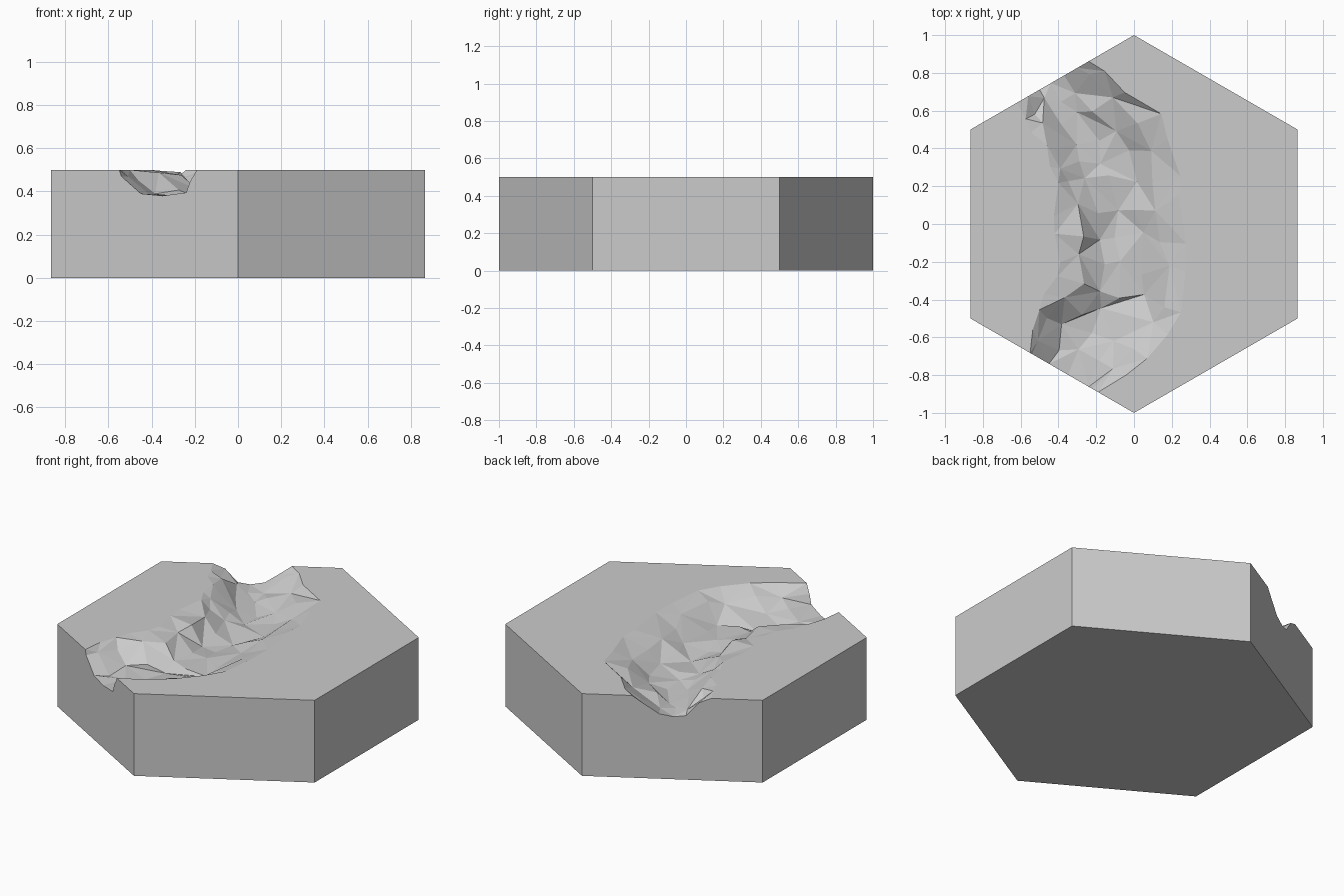
import bpy, bmesh, math, random

if "Cube" in bpy.data.objects:
    bpy.data.objects.remove(bpy.data.objects["Cube"])
random.seed(4)
HEIGHT = 0.5
SLOPE = 1 / math.sqrt(3)

stone = bpy.data.materials.new("light_grey_stone")
stone.use_nodes = True
grey = (0.6, 0.6, 0.6, 1)
stone.diffuse_color = grey
stone.node_tree.nodes["Principled BSDF"].inputs["Base Color"].default_value = grey

# Riverbed rows from back to front: position along the tile, then x from left
# bank top, shelf, bed, middle, bed edge, right slope and right bank top
rows = [
    (1, -.62, -.56, -.5, -.44, -.37, -.3, -.24),
    (.87, -.56, -.52, -.47, -.4, -.3, -.22, -.17),
    (.72, -.53, -.49, -.4, -.31, -.22, -.13, -.07),
    (.54, -.48, -.42, -.3, -.2, -.1, .02, .16),
    (.39, -.43, -.38, -.28, -.16, -.04, .1, .2),
    (.24, -.42, -.36, -.25, -.13, 0, .1, .22),
    (.1, -.4, -.28, -.18, -.08, .02, .13, .25),
    (-.07, -.4, -.28, -.18, -.08, .03, .16, .29),
    (-.23, -.41, -.27, -.18, -.08, .04, .17, .28),
    (-.38, -.42, -.28, -.19, -.1, .03, .14, .24),
    (-.52, -.46, -.37, -.26, -.15, -.02, .1, .17),
    (-.68, -.52, -.46, -.36, -.24, -.1, .02, .09),
    (-.84, -.53, -.5, -.42, -.3, -.18, -.09, -.03),
    (-1, -.55, -.54, -.45, -.35, -.24, -.22, -.19),
]
levels = (.5, .47, .39, .38, .395, .45, .5)

bm = bmesh.new()


def corner(angle, z):
    a = math.radians(angle)
    return bm.verts.new((math.cos(a), math.sin(a), z))


# Hexagonal tile corners, counted from the back left
angles = range(30, 390, 60)
low = [corner(a, 0) for a in angles]
top = [corner(a, HEIGHT) for a in angles]

# Riverbed points, roughened inside the tile
grid = []
for v, *xs in rows:
    line = []
    for i, (x, z) in enumerate(zip(xs, levels)):
        y = v * (1 + x * SLOPE)
        if abs(v) < 1:
            x += random.uniform(-.025, .025)
            y += random.uniform(-.04, .04)
            if 0 < i < 6:
                z += random.uniform(-.02, .02)
        line.append(bm.verts.new((x, y, z)))
    grid.append(line)

# Faceted riverbed with alternating diagonals
for r, (a, b) in enumerate(zip(grid, grid[1:])):
    for i in range(len(a) - 1):
        p, q, s, t = a[i], a[i + 1], b[i + 1], b[i]
        if (r + i) % 2:
            bm.faces.new((p, q, s))
            bm.faces.new((p, s, t))
        else:
            bm.faces.new((p, q, t))
            bm.faces.new((q, s, t))

# Flat banks, underside and sides, with the notched sides following the bed
flat = [
    bm.faces.new([top[2], top[3]] + [g[0] for g in reversed(grid)]),
    bm.faces.new([top[4], top[5], top[0], top[1]] + [g[-1] for g in grid]),
    bm.faces.new(low),
    bm.faces.new([low[1], low[2], top[2]] + grid[0] + [top[1]]),
    bm.faces.new([low[3], low[4], top[4]] + grid[-1][::-1] + [top[3]]),
]
for i in (0, 2, 4, 5):
    j = (i + 1) % 6
    flat.append(bm.faces.new((low[i], low[j], top[j], top[i])))
bmesh.ops.recalc_face_normals(bm, faces=bm.faces[:])
bmesh.ops.triangulate(bm, faces=flat)

mesh = bpy.data.meshes.new("river_tile")
bm.to_mesh(mesh)
bm.free()
mesh.materials.append(stone)
tile = bpy.data.objects.new("river_tile", mesh)
bpy.context.collection.objects.link(tile)
